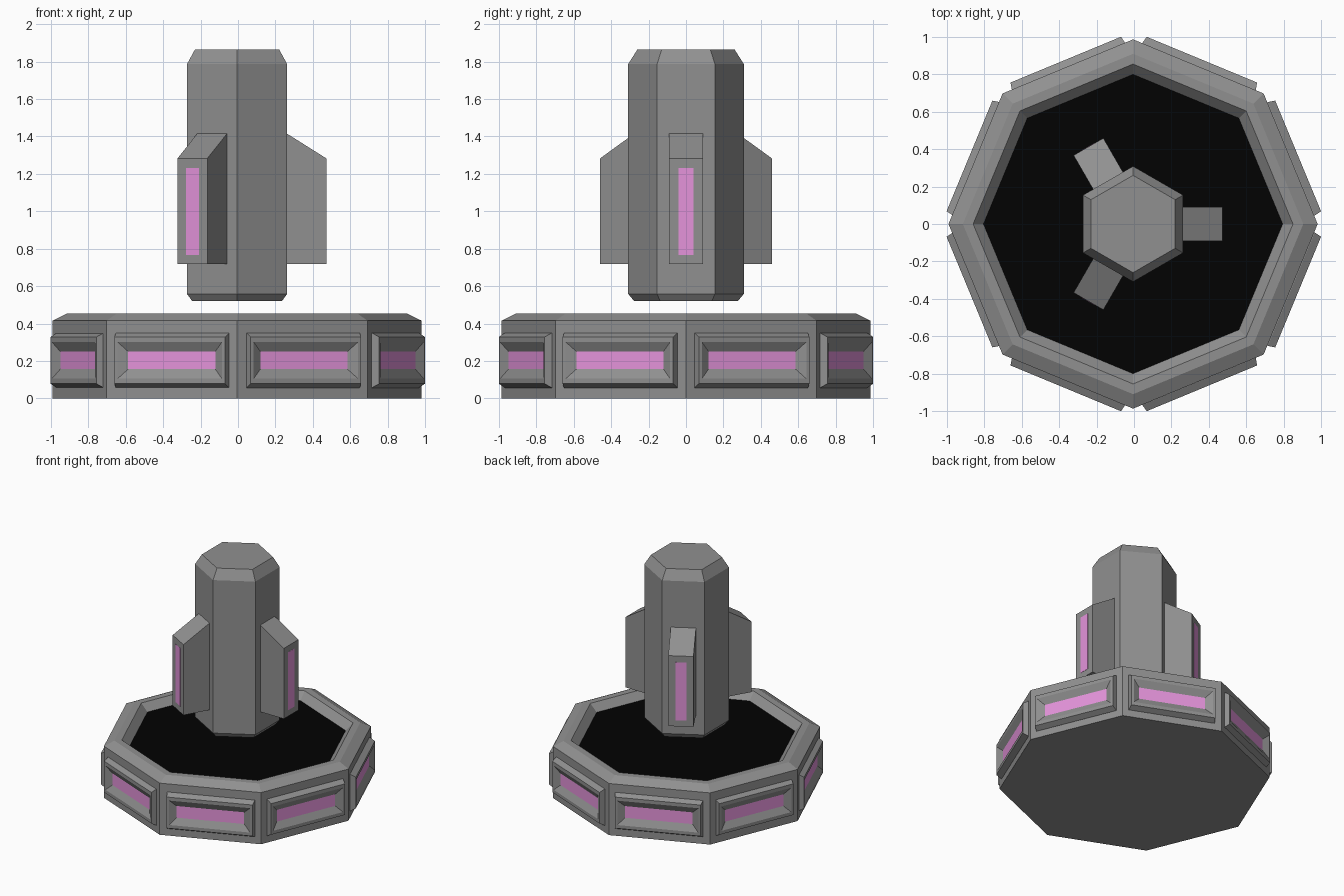
import bpy, bmesh
from math import sin, cos, pi, radians
from mathutils import Matrix

cube = bpy.data.objects.get("Cube")
if cube:
    bpy.data.objects.remove(cube)


def material(name, rgb, rough=0.6):
    m = bpy.data.materials.new(name)
    m.use_nodes = True
    col = (*rgb, 1)
    m.diffuse_color = col
    bsdf = next(n for n in m.node_tree.nodes if n.type == 'BSDF_PRINCIPLED')
    bsdf.inputs["Base Color"].default_value = col
    bsdf.inputs["Roughness"].default_value = rough
    return m


GRAY = material("metal gray", (0.28, 0.28, 0.28))
PINK = material("light pink", (0.78, 0.295, 0.71))
BLACK = material("pit black", (0.0005, 0.0005, 0.0005))


def loft(name, rings, mats, end_mat=0, matrix=None):
    """Skin a list of equal-length point rings and cap both ends."""
    bm = bmesh.new()
    loops = [[bm.verts.new(p) for p in ring] for ring in rings]
    for a, b in zip(loops, loops[1:]):
        n = len(a)
        for i in range(n):
            j = (i + 1) % n
            bm.faces.new((a[i], a[j], b[j], b[i]))
    bm.faces.new(loops[0][::-1])
    bm.faces.new(loops[-1]).material_index = end_mat
    bmesh.ops.recalc_face_normals(bm, faces=bm.faces)
    if matrix:
        bm.transform(matrix)
    me = bpy.data.meshes.new(name)
    bm.to_mesh(me)
    bm.free()
    for m in mats:
        me.materials.append(m)
    ob = bpy.data.objects.new(name, me)
    bpy.context.collection.objects.link(ob)
    return ob


CENTER_X = -0.005


def polygon(sides, r, z, start=0.0):
    return [(CENTER_X + r * cos(start + 2 * pi * i / sides),
             r * sin(start + 2 * pi * i / sides), z) for i in range(sides)]


def rect(half_w, half_h, depth):
    """Upright rectangle facing +x."""
    return [(depth, s * half_w, t * half_h)
            for s, t in ((-1, -1), (1, -1), (1, 1), (-1, 1))]


# Octagonal basin: chamfered rim around a shallow dark floor
basin_profile = [(0.987, 0), (0.987, 0.415), (0.91, 0.453), (0.855, 0.453), (0.80, 0.395)]
loft("basin", [polygon(8, r, z) for r, z in basin_profile], [GRAY, BLACK], end_mat=1)

# Framed light panel on each side of the basin
panel_profile = [(0.328, 0.147, 0.90), (0.328, 0.147, 0.911), (0.32, 0.125, 0.951),
                 (0.302, 0.098, 0.951), (0.252, 0.047, 0.923)]
for i in range(8):
    turn = Matrix.Translation((-0.001, 0, 0.203)) @ Matrix.Rotation(radians(22.5 + 45 * i), 4, 'Z')
    loft(f"light_panel_{i + 1}", [rect(*p) for p in panel_profile],
         [GRAY, PINK], end_mat=1, matrix=turn)

# Floating hexagonal tower with chamfered ends
tower_profile = [(0.277, 0.52), (0.309, 0.558), (0.309, 1.787), (0.26, 1.865)]
loft("tower", [polygon(6, r, z, pi / 2) for r, z in tower_profile], [GRAY])

# Three fins with sloped tops, each with a glowing strip
fin_side = [(0.2, 0.717), (0.477, 0.717), (0.477, 1.283), (0.267, 1.415), (0.2, 1.415)]
for i in range(3):
    turn = Matrix.Translation((CENTER_X, 0, 0)) @ Matrix.Rotation(2 * pi * i / 3, 4, 'Z')
    loft(f"fin_{i + 1}", [[(x, y, z) for x, z in fin_side] for y in (-0.092, 0.092)],
         [GRAY], matrix=turn)
    strip = turn @ Matrix.Translation((0, 0, 0.999))
    loft(f"fin_light_{i + 1}", [rect(0.04, 0.233, d) for d in (0.475, 0.4785)],
         [PINK], matrix=strip)
